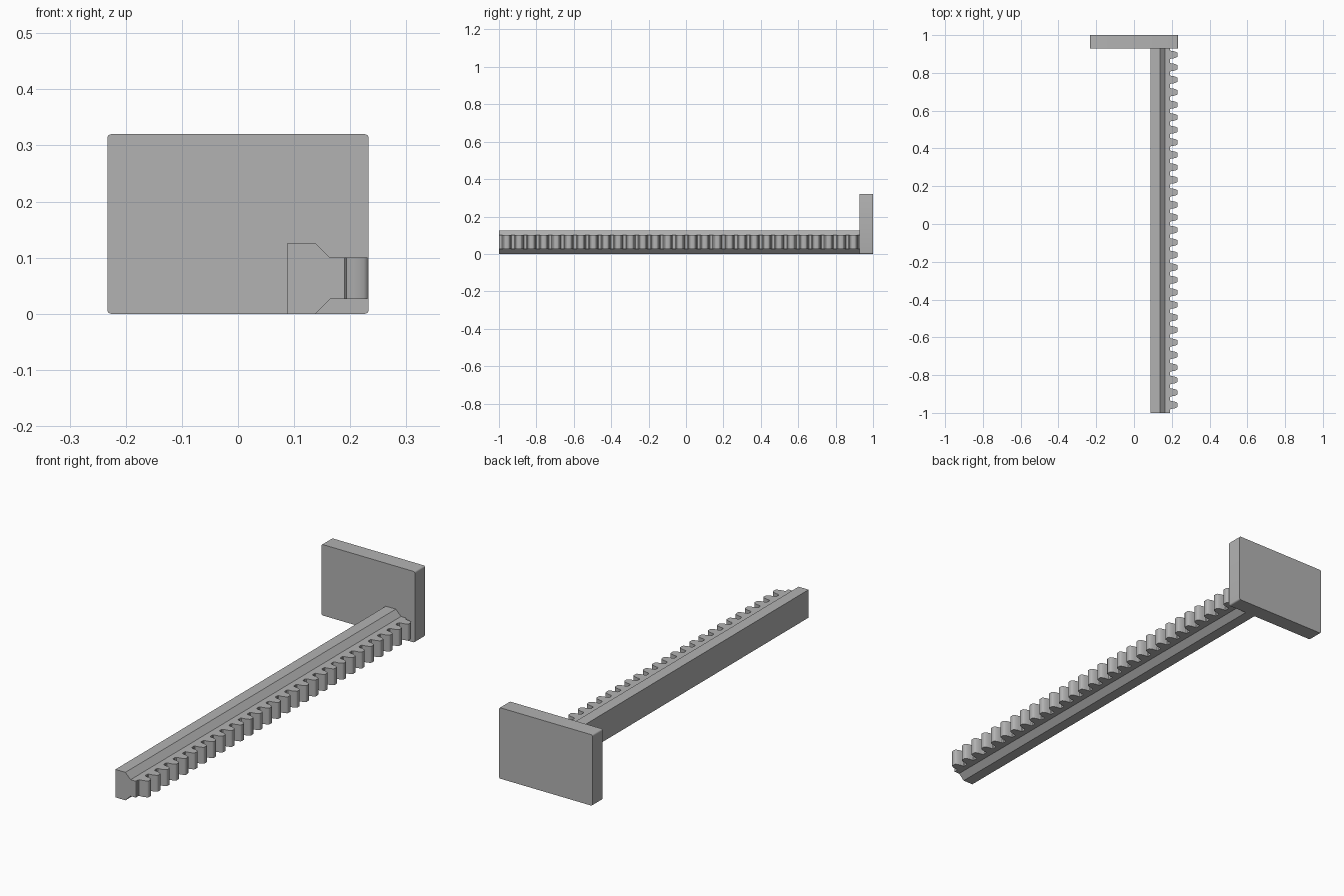
import bpy, bmesh
from mathutils import Vector

cube = bpy.data.objects.get("Cube")
if cube:
    bpy.data.objects.remove(cube, do_unlink=True)

grey = bpy.data.materials.new("plain grey")
grey.use_nodes = True
colour = (0.45, 0.45, 0.45, 1)
grey.diffuse_color = colour
grey.node_tree.nodes["Principled BSDF"].inputs["Base Color"].default_value = colour


def prism(name, outline, extrude):
    """Extrude a closed outline of 3D points into a solid."""
    bm = bmesh.new()
    face = bm.faces.new([bm.verts.new(p) for p in outline])
    solid = bmesh.ops.extrude_face_region(bm, geom=[face])["geom"]
    moved = [v for v in solid if isinstance(v, bmesh.types.BMVert)]
    bmesh.ops.translate(bm, verts=moved, vec=Vector(extrude))
    bmesh.ops.recalc_face_normals(bm, faces=bm.faces)
    mesh = bpy.data.meshes.new(name)
    bm.to_mesh(mesh)
    bm.free()
    mesh.materials.append(grey)
    obj = bpy.data.objects.new(name, mesh)
    bpy.context.collection.objects.link(obj)
    return obj


FRONT, PLATE_FRONT, BACK = -1, 0.928, 1

# End plate with slightly rounded corners
half, height = 0.233, 0.32
plate = prism("end_plate", [(-half, PLATE_FRONT, 0), (half, PLATE_FRONT, 0),
                            (half, PLATE_FRONT, height), (-half, PLATE_FRONT, height)],
              (0, BACK - PLATE_FRONT, 0))
bm = bmesh.new()
bm.from_mesh(plate.data)
corners = [e for e in bm.edges if abs(e.verts[0].co.y - e.verts[1].co.y) > 0.01]
bmesh.ops.bevel(bm, geom=corners, offset=0.007, segments=4, profile=0.5, affect='EDGES')
bm.to_mesh(plate.data)
bm.free()

# Chamfered rack bar, symmetric about its mid height
MID, ROOT, TIP, TOOTH_HALF = 0.063, 0.19, 0.231, 0.037
lower = [(0.088, MID), (0.138, MID), (0.164, TOOTH_HALF), (ROOT, TOOTH_HALF)]
section = [(x, MID - h) for x, h in lower] + [(x, MID + h) for x, h in reversed(lower)]
prism("rack_bar", [(x, FRONT, z) for x, z in section], (0, PLATE_FRONT - FRONT, 0))

# Row of gear teeth: root fillet, curved flank, rounded tip
half_tooth = [(ROOT - 0.001, 0.027), (ROOT, 0.026), (0.193, 0.022), (0.198, 0.0205),
              (0.207, 0.0195), (0.216, 0.0175), (0.224, 0.0145), (0.229, 0.0115), (TIP, 0.008)]
tooth_outline = half_tooth + [(x, -w) for x, w in reversed(half_tooth)]
COUNT, FIRST, LAST = 29, -0.958, 0.896
for i in range(COUNT):
    y = FIRST + (LAST - FIRST) * i / (COUNT - 1)
    prism(f"rack_tooth_{i + 1}", [(x, y + w, MID - TOOTH_HALF) for x, w in tooth_outline],
          (0, 0, 2 * TOOTH_HALF))

# Smooth the curved flanks and corners, keep edges sharp
bpy.ops.object.select_all(action='DESELECT')
for obj in bpy.context.collection.objects:
    if obj.name.startswith(("rack_", "end_")):
        obj.select_set(True)
        bpy.context.view_layer.objects.active = obj
bpy.ops.object.shade_smooth_by_angle(angle=0.6)
